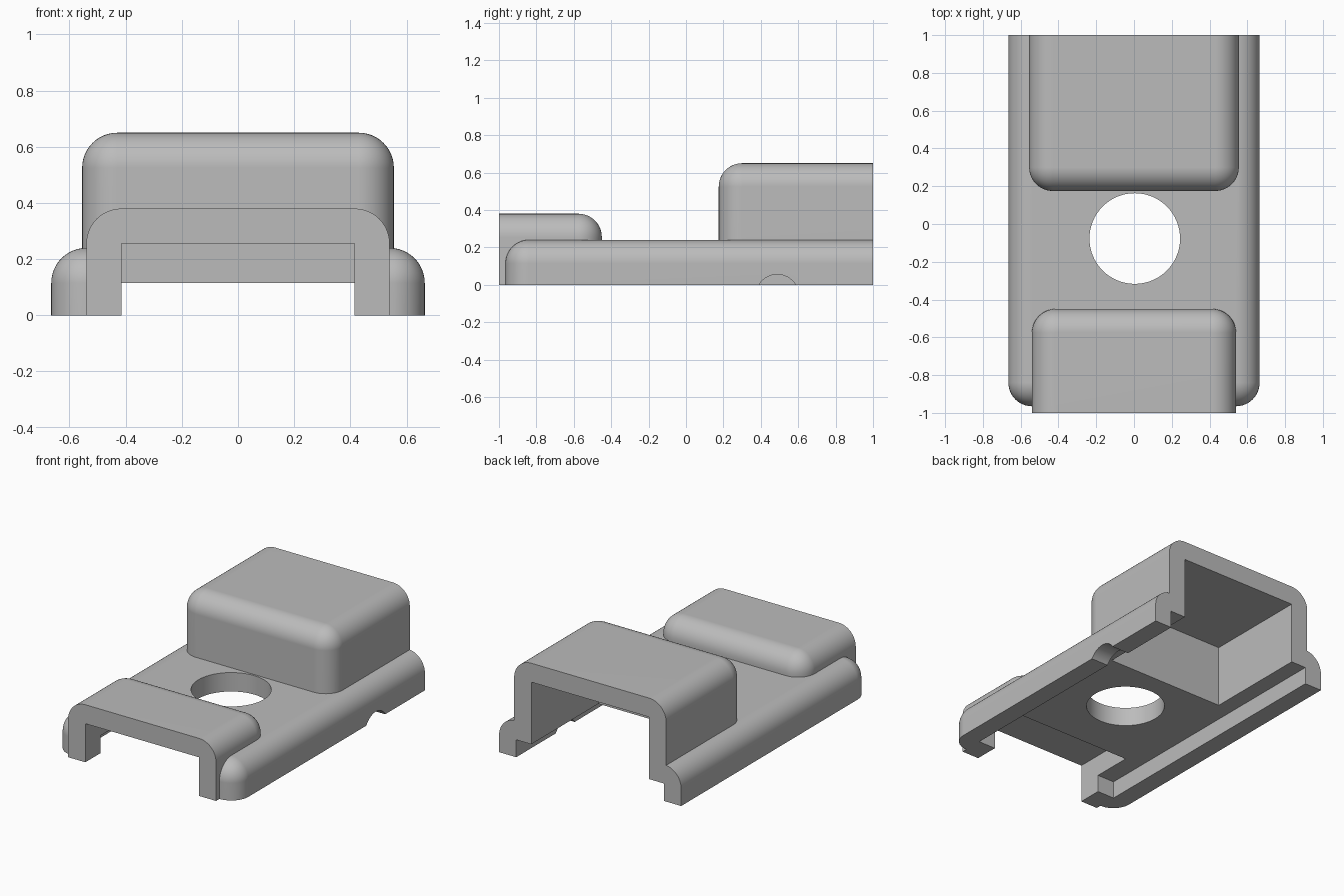
import bpy
import bmesh
from math import pi, radians
from mathutils import Matrix

if "Cube" in bpy.data.objects:
    bpy.data.objects.remove(bpy.data.objects["Cube"], do_unlink=True)

WALL = 0.125    # wall thickness and outer rounding radius
grey = bpy.data.materials.new("plain grey")
grey.use_nodes = True
colour = (0.5, 0.5, 0.5, 1)
grey.diffuse_color = colour
grey.node_tree.nodes["Principled BSDF"].inputs["Base Color"].default_value = colour


def finish(name, bm):
    mesh = bpy.data.meshes.new(name)
    bm.to_mesh(mesh)
    bm.free()
    mesh.materials.append(grey)
    obj = bpy.data.objects.new(name, mesh)
    bpy.context.collection.objects.link(obj)
    return obj


def block(name, half_width, y0, y1, z0, z1, flat_y=None):
    """Box centred on x; with flat_y, all edges but those of that end and the base are rounded."""
    bm = bmesh.new()
    bmesh.ops.create_cube(bm, size=1)
    for v in bm.verts:
        v.co = (v.co.x * 2 * half_width,
                y1 if v.co.y > 0 else y0,
                z1 if v.co.z > 0 else z0)
    if flat_y is not None:
        def on_plane(e, axis, value):
            return all(abs(v.co[axis] - value) < 1e-4 for v in e.verts)
        edges = [e for e in bm.edges
                 if not on_plane(e, 1, flat_y) and not on_plane(e, 2, z0)]
        bmesh.ops.bevel(bm, geom=edges, offset=WALL, offset_type='OFFSET',
                        segments=12, profile=0.5, affect='EDGES')
    return finish(name, bm)


def cylinder(name, radius, depth, matrix):
    bm = bmesh.new()
    bmesh.ops.create_cone(bm, cap_ends=True, segments=64, radius1=radius,
                          radius2=radius, depth=depth, matrix=matrix)
    return finish(name, bm)


def combine(target, tool, operation):
    tool.hide_render = True
    mod = target.modifiers.new(tool.name, 'BOOLEAN')
    mod.operation, mod.solver, mod.object = operation, 'EXACT', tool
    bpy.ops.object.modifier_apply(modifier=mod.name)
    bpy.data.objects.remove(tool, do_unlink=True)


# Outer shell: long base plate, low front housing, tall back housing
cover = block("housing_cover", 0.665, -0.965, 1, 0, 0.24, flat_y=1)
bpy.context.view_layer.objects.active = cover
cover.select_set(True)
combine(cover, block("front_housing", 0.54, -1, -0.45, 0, 0.38, flat_y=-1), 'UNION')
combine(cover, block("back_housing", 0.555, 0.175, 1, 0.05, 0.65, flat_y=1), 'UNION')

# Hollows open to the underside and to the two ends
cutters = [
    block("base_hollow", 0.54, -0.84, 1.2, -0.2, 0.115),
    block("back_hollow", 0.43, 0.30, 1.3, -0.3, 0.525),
    block("front_hollow", 0.415, -1.2, -0.575, -0.25, 0.255),
    # Round hole through the plate
    cylinder("plate_hole", 0.24, 1, Matrix.Translation((0.004, -0.077, 0.1))),
    # Cable notch in the left side wall
    cylinder("side_notch", 0.115, 0.3, Matrix.Translation((0.62, 0.488, -0.06))
             @ Matrix.Rotation(pi / 2, 4, 'Y')),
]
for cutter in cutters:
    combine(cover, cutter, 'DIFFERENCE')

bpy.ops.object.shade_smooth_by_angle(angle=radians(30))
weighted = cover.modifiers.new("even_shading", 'WEIGHTED_NORMAL')
weighted.keep_sharp = True
